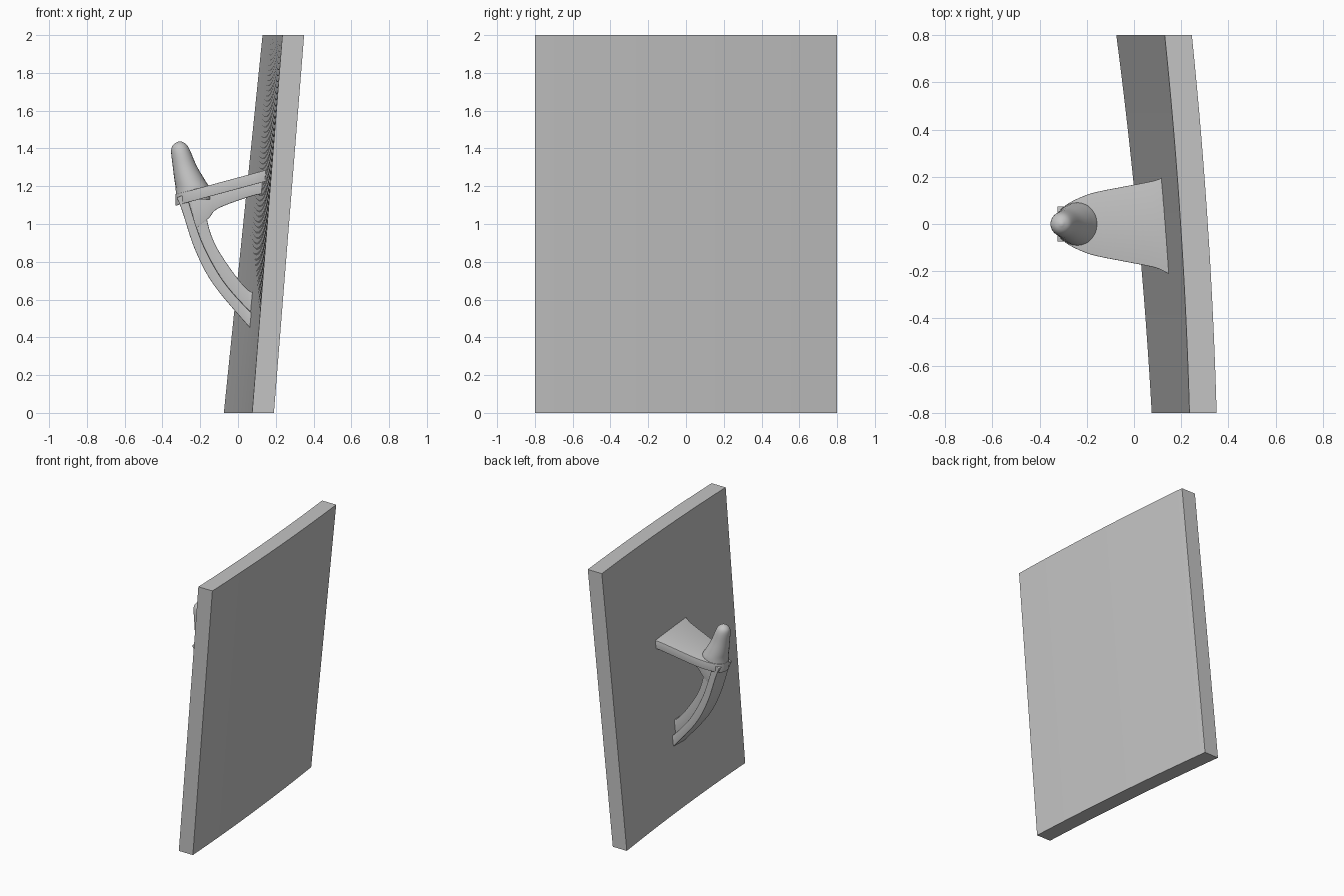
import bpy, bmesh, math

if "Cube" in bpy.data.objects:
    bpy.data.objects.remove(bpy.data.objects["Cube"])

grey = bpy.data.materials.new("plain grey")
grey.diffuse_color = (0.55, 0.55, 0.55, 1)
grey.use_nodes = True
grey.node_tree.nodes["Principled BSDF"].inputs["Base Color"].default_value = grey.diffuse_color


def finish(name, bm, bevel=0.0):
    """Turn a bmesh into a shaded object, optionally with rounded edges."""
    bmesh.ops.recalc_face_normals(bm, faces=bm.faces)
    me = bpy.data.meshes.new(name)
    bm.to_mesh(me)
    bm.free()
    me.materials.append(grey)
    ob = bpy.data.objects.new(name, me)
    bpy.context.collection.objects.link(ob)
    bpy.ops.object.select_all(action='DESELECT')
    ob.select_set(True)
    bpy.context.view_layer.objects.active = ob
    if bevel:
        mod = ob.modifiers.new("rounding", 'BEVEL')
        mod.width, mod.segments = bevel, 3
        mod.limit_method, mod.angle_limit = 'ANGLE', math.radians(40)
        bpy.ops.object.modifier_apply(modifier=mod.name)
    bpy.ops.object.shade_smooth_by_angle(angle=math.radians(40))
    return ob


def loft(name, rings, bevel=0.0):
    """Skin a list of equal-length point rings and cap both ends."""
    bm = bmesh.new()
    vs = [[bm.verts.new(p) for p in r] for r in rings]
    n = len(rings[0])
    for a, b in zip(vs, vs[1:]):
        for i in range(n):
            j = (i + 1) % n
            bm.faces.new((a[i], a[j], b[j], b[i]))
    bm.faces.new(vs[0])
    bm.faces.new(vs[-1])
    return finish(name, bm, bevel)


def smooth(pts, steps=6):
    """Catmull-Rom curve through a few points."""
    p = [pts[0]] + pts + [pts[-1]]
    out = []
    for k in range(1, len(p) - 2):
        for s in range(steps):
            t = s / steps
            out.append(tuple(0.5 * (2 * b + (c - a) * t + (2 * a - 5 * b + 4 * c - d) * t * t
                                    + (3 * b - a - 3 * c + d) * t ** 3)
                             for a, b, c, d in zip(*p[k - 1:k + 3])))
    return out + [pts[-1]]


# wall panel: leaning, skewed and very slightly bowed
def wall_x(y, z):
    u = (y + 0.8) / 1.6
    return 0.075 - 0.15 * u + z * (0.08 + 0.0225 * u) + 0.015 * (1 - (y / 0.8) ** 2)


T = 0.115
rings = []
for i in range(25):
    y = -0.8 + 1.6 * i / 24
    rings.append([(wall_x(y, 0), y, 0), (wall_x(y, 0) + T, y, 0),
                  (wall_x(y, 2) + T, y, 2), (wall_x(y, 2), y, 2)])
loft("wall_panel", rings)

# shelf plate: tapered tongue, round at the outer end, flared at the wall
rings = []
for x, w in smooth([(-0.33, 0.02), (-0.315, 0.055), (-0.27, 0.092), (-0.18, 0.13),
                    (-0.05, 0.157), (0.06, 0.178), (0.11, 0.192), (0.17, 0.225)], 4):
    lo, hi = 1.186 + 0.27 * x, 1.246 + 0.27 * x
    rings.append([(x, -w, lo), (x, w, lo), (x, w, hi), (x, -w, hi)])
loft("shelf_plate", rings, 0.018)


# curved brace: outer flange and inner rib, both following the same sweep
outer = smooth([(-0.325, 1.14), (-0.296, 1.07), (-0.228, 0.865), (-0.13, 0.68), (0.05, 0.465), (0.09, 0.43)])
middle = smooth([(-0.27, 1.16), (-0.25, 1.08), (-0.185, 0.89), (-0.08, 0.70), (0.05, 0.55), (0.09, 0.52)])
inner = smooth([(-0.16, 1.14), (-0.165, 1.03), (-0.12, 0.89), (-0.02, 0.735), (0.055, 0.65), (0.09, 0.64)])


def strip(name, a, b, half, bevel):
    n = len(a)
    rings = []
    for i, (p, q) in enumerate(zip(a, b)):
        w = half(i / (n - 1))
        rings.append([(p[0], -w, p[1]), (p[0], w, p[1]), (q[0], w, q[1]), (q[0], -w, q[1])])
    loft(name, rings, bevel)


strip("brace_flange", outer, middle, lambda t: 0.075 + 0.025 * max(0, t - 0.8) / 0.2, 0.02)
strip("brace_rib", middle, inner, lambda t: 0.035 + 0.02 * max(0, t - 0.85) / 0.15, 0.02)

# rib under the shelf, with a rounded inner corner running into the brace
top = [(-0.25, 1.15), (-0.16, 1.17), (-0.08, 1.18), (0.10, 1.22), (0.16, 1.24)]
low = [(-0.23, 0.97), (-0.155, 1.03), (-0.10, 1.085), (0.10, 1.155), (0.16, 1.145)]
strip("shelf_rib", smooth(top), smooth(low), lambda t: 0.036, 0.02)

# upright peg: rounded, slightly leaning cone
rings = []
for z, x, r in smooth([(1.13, -0.235, 0.095), (1.19, -0.24, 0.09), (1.236, -0.257, 0.08),
                       (1.31, -0.283, 0.063), (1.39, -0.304, 0.05), (1.422, -0.307, 0.033),
                       (1.437, -0.307, 0.006)], 4):
    rings.append([(x + r * math.cos(math.tau * k / 24), r * math.sin(math.tau * k / 24), z)
                  for k in range(24)])
loft("peg", rings)
